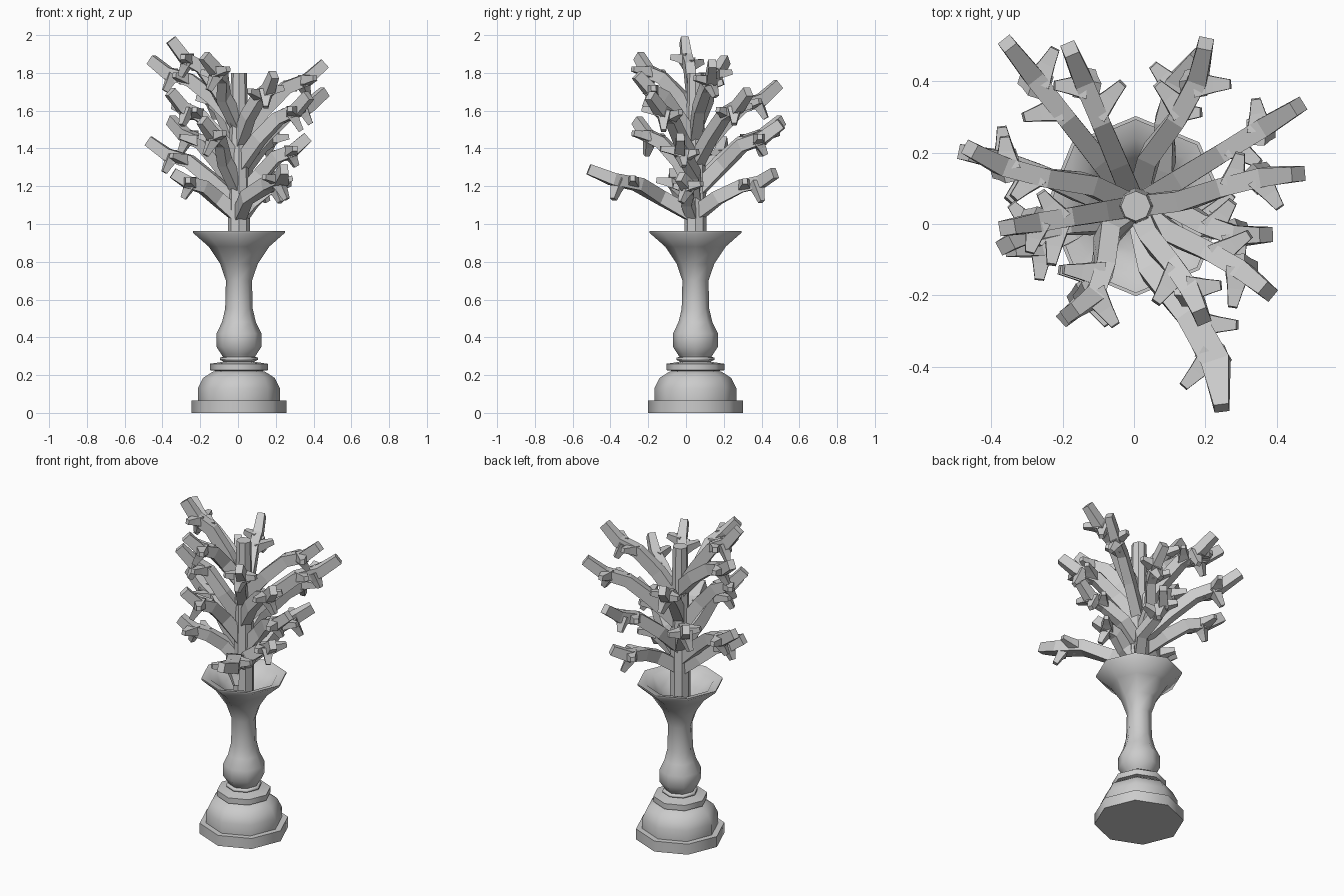
import bpy, bmesh, math, random
from mathutils import Vector

if "Cube" in bpy.data.objects:
    bpy.data.objects.remove(bpy.data.objects["Cube"])

random.seed(4)
CX, CY = 0.005, 0.05


def make_object(name, bm, smooth=None):
    bmesh.ops.recalc_face_normals(bm, faces=bm.faces)
    me = bpy.data.meshes.new(name)
    bm.to_mesh(me)
    bm.free()
    ob = bpy.data.objects.new(name, me)
    bpy.context.collection.objects.link(ob)
    if smooth:
        bpy.ops.object.select_all(action='DESELECT')
        ob.select_set(True)
        bpy.context.view_layer.objects.active = ob
        bpy.ops.object.shade_smooth_by_angle(angle=math.radians(smooth))
    return ob


def skin(bm, rings):
    """Join equal rings of points into a closed tube with end caps."""
    vr = [[bm.verts.new(p) for p in r] for r in rings]
    n = len(vr[0])
    for a, b in zip(vr, vr[1:]):
        for i in range(n):
            j = (i + 1) % n
            bm.faces.new((a[i], a[j], b[j], b[i]))
    bm.faces.new(vr[0])
    bm.faces.new(vr[-1])


def lathe(name, profile, sides, smooth=None):
    bm = bmesh.new()
    skin(bm, [[(CX + r * math.cos(2 * math.pi * i / sides),
                CY + r * math.sin(2 * math.pi * i / sides), z)
               for i in range(sides)] for r, z in profile])
    return make_object(name, bm, smooth)


def sweep(bm, pts, widths, heights):
    """Rectangular bar along a path, kept upright."""
    rings = []
    for i, p in enumerate(pts):
        d = (pts[min(i + 1, len(pts) - 1)] - pts[max(i - 1, 0)]).normalized()
        side = d.cross(Vector((0, 0, 1)))
        side = side.normalized() if side.length > 0.05 else Vector((1, 0, 0))
        up = side.cross(d)
        w, h = side * widths[i], up * heights[i]
        rings.append([p + w + h, p - w + h, p - w - h, p + w - h])
    skin(bm, rings)


# Octagonal vase: foot, dome, rings, bulb, neck, flared mouth and hollow inside
lathe("vase", [
    (0.252, 0), (0.252, 0.065), (0.217, 0.065), (0.217, 0.13), (0.19, 0.185), (0.14, 0.217),
    (0.12, 0.222), (0.153, 0.226), (0.153, 0.26), (0.105, 0.267), (0.08, 0.272),
    (0.1, 0.28), (0.1, 0.292), (0.085, 0.297), (0.093, 0.31), (0.119, 0.35),
    (0.119, 0.42), (0.09, 0.48), (0.073, 0.55), (0.069, 0.70), (0.1, 0.79),
    (0.16, 0.88), (0.243, 0.953), (0.243, 0.963), (0.19, 0.95), (0.13, 0.88),
    (0.085, 0.80), (0.06, 0.70)], 8, 75)

# Central trunk
lathe("trunk", [(0.058, 0.69), (0.058, 1.05), (0.052, 1.4), (0.042, 1.8)], 8)

# Branches: tip x, y, z, height on the trunk, sideways wiggle
branches = [
    (-0.355, -0.01, 1.975, 1.52, 0.00),
    (-0.46, 0.21, 1.87, 1.53, 0.015),
    (-0.18, -0.25, 1.89, 1.52, 0.03),
    (0.46, 0.14, 1.85, 1.45, 0.01),
    (0.46, 0.33, 1.70, 1.32, 0.00),
    (0.375, -0.19, 1.68, 1.30, 0.01),
    (0.19, -0.26, 1.79, 1.42, 0.01),
    (-0.355, 0.505, 1.55, 1.18, 0.00),
    (-0.18, 0.49, 1.74, 1.36, 0.00),
    (0.20, 0.505, 1.53, 1.17, -0.02),
    (0.18, 0.47, 1.27, 1.05, 0.03),
    (-0.36, -0.06, 1.70, 1.30, -0.015),
    (-0.19, -0.26, 1.55, 1.18, 0.02),
    (-0.475, 0.20, 1.44, 1.10, -0.01),
    (-0.345, -0.07, 1.27, 1.04, 0.02),
    (0.37, -0.03, 1.46, 1.13, -0.02),
    (0.26, -0.03, 1.25, 1.03, 0.02),
    (0.245, -0.515, 1.29, 1.04, 0.035),
]
for k, (x, y, z, base, wig) in enumerate(branches):
    a, b = Vector((CX, CY, base)), Vector((x, y, z))
    run = b - a
    flat = Vector((run.x, run.y, 0)).normalized()
    side = Vector((-flat.y, flat.x, 0))
    big = 1.5 if y < -0.4 else 1.0
    pts = []
    for t, rise, s in ((0, 0, 0), (0.3, 0.4, -1), (0.55, 0.68, 0.6), (0.8, 0.79, 1), (1, 1, 0)):
        pts.append(Vector((a.x + run.x * t, a.y + run.y * t, a.z + run.z * rise)) + side * wig * s)
    bm = bmesh.new()
    sweep(bm, pts, [0.03, 0.028, 0.026 * big, 0.027 * big, 0.021],
          [0.038, 0.036, 0.034, 0.032, 0.028])
    # short tapered twigs: one each side and one hanging down
    sgn = 1 if k % 2 else -1
    for t, s, up in ((2.2, sgn, 0.25), (2.85, -sgn, 0.15), (2.75, sgn * 0.3, -1)):
        i = int(t)
        p = pts[i].lerp(pts[i + 1], t - i)
        d = (side * s + flat * 0.45 + Vector((0, 0, up))).normalized()
        n = random.uniform(0.085, 0.115) * (1.2 if big > 1 else 1)
        sweep(bm, [p, p + d * n * 0.55, p + d * n], [0.036, 0.022, 0.013], [0.03, 0.02, 0.014])
    make_object("branch_%02d" % (k + 1), bm)
